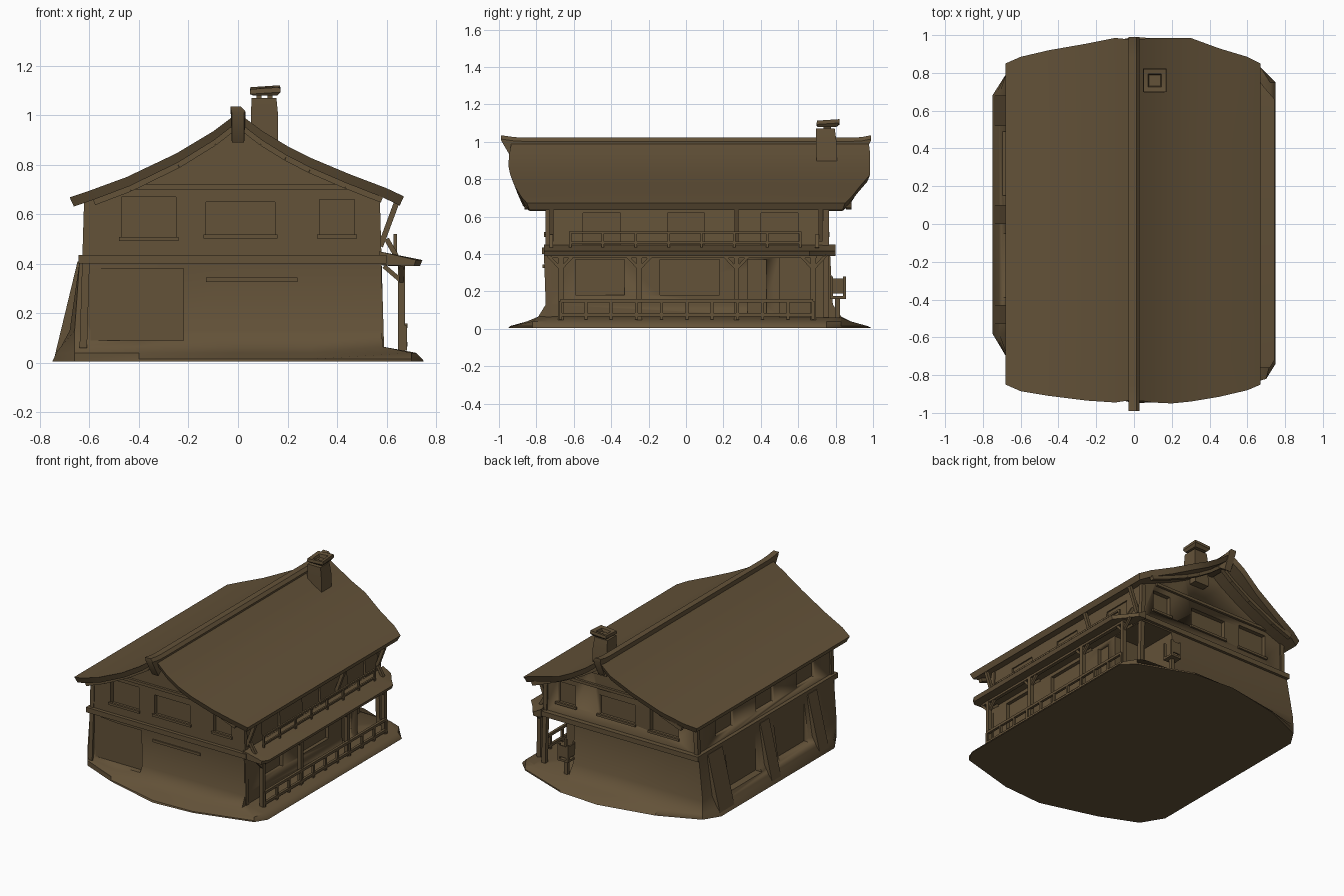
import bpy, bmesh, math
from mathutils import Vector

if "Cube" in bpy.data.objects:
    bpy.data.objects.remove(bpy.data.objects["Cube"])

wood = bpy.data.materials.new("dark_brown_wood")
wood.diffuse_color = (0.125, 0.084, 0.040, 1)
wood.use_nodes = True
wood.node_tree.nodes["Principled BSDF"].inputs["Base Color"].default_value = wood.diffuse_color


def finish(name, bm, angle=35):
    bmesh.ops.recalc_face_normals(bm, faces=bm.faces)
    me = bpy.data.meshes.new(name)
    bm.to_mesh(me)
    bm.free()
    me.materials.append(wood)
    ob = bpy.data.objects.new(name, me)
    bpy.context.collection.objects.link(ob)
    bpy.ops.object.select_all(action='DESELECT')
    ob.select_set(True)
    bpy.context.view_layer.objects.active = ob
    bpy.ops.object.shade_smooth_by_angle(angle=math.radians(angle))
    return ob


def loft(name, rings, angle=35):
    bm = bmesh.new()
    vs = [[bm.verts.new(p) for p in r] for r in rings]
    n = len(vs[0])
    for a, b in zip(vs, vs[1:]):
        for i in range(n):
            j = (i + 1) % n
            bm.faces.new((a[i], a[j], b[j], b[i]))
    bm.faces.new(vs[0])
    bm.faces.new(vs[-1])
    bmesh.ops.remove_doubles(bm, verts=bm.verts, dist=0.0005)
    return finish(name, bm, angle)


def boxes(name, specs):
    """Boxes given by low and high corners."""
    bm = bmesh.new()
    for lo, hi in specs:
        for w in bmesh.ops.create_cube(bm, size=1)["verts"]:
            w.co = Vector([l + (c + 0.5) * (h - l) for l, h, c in zip(lo, hi, w.co)])
    return finish(name, bm)


def beams(name, specs):
    """Square bars between two points: (start, end, width)."""
    bm = bmesh.new()
    for a, b, w in specs:
        a, b = Vector(a), Vector(b)
        q = (b - a).to_track_quat('Z', 'Y')
        for v in bmesh.ops.create_cube(bm, size=1)["verts"]:
            v.co = (a + b) / 2 + q @ Vector((v.co.x * w, v.co.y * w, v.co.z * (b - a).length))
    return finish(name, bm)


# Lower storey flaring out into the ground apron
ground = [(-.75, -.58), (-.66, -.73), (-.4, -.84), (0, -.95), (.3, -.93), (.7, -.82), (.75, -.74),
          (.75, .75), (.67, .83), (.3, .97), (0, .99), (-.4, .91), (-.68, .79), (-.75, .68)]


def ring(z, xl, xr, yf, yb):
    return [(min(max(x, xl), xr), min(max(y, yf), yb), z) for x, y in ground]


lower = loft("lower_storey", [
    ring(.005, -1, 1, -1, 1), ring(.015, -.745, .745, -.94, .97), ring(.04, -.735, .72, -.85, .88),
    ring(.065, -.715, .585, -.79, .83), ring(.13, -.68, .58, -.75, .785), ring(.41, -.64, .58, -.76, .77)])

# Roof section: x, top z, front y, back y
section = [(-.68, .668, -.85, .85), (-.6, .695, -.885, .885), (-.45, .75, -.91, .92), (-.25, .845, -.935, .955),
           (-.1, .935, -.945, .985), (0, 1.01, -.93, .975), (.1, .935, -.945, .985), (.2, .875, -.95, .985),
           (.3, .825, -.94, .985), (.45, .762, -.915, .93), (.6, .705, -.88, .885), (.67, .672, -.85, .85)]

# Upper storey with gables following the roof underside
profile = [(-.62, .40), (-.61, .67)] + [(x, z - .03) for x, z, _, _ in section[2:10]] + [(.56, .68), (.58, .40)]
upper = loft("upper_storey", [[(x, y, z) for x, z in profile] for y in (-.745, .755)], 20)

# Window, door and corner porch recesses
windows = [((x0, y0, z0), (x1, y1, z1))
           for y0, y1 in ((-.9, -.715), (.725, .9))
           for x0, x1, z0, z1 in ((-.47, -.25, .5, .67), (-.13, .15, .51, .65), (.33, .47, .51, .66))]
windows += [((-.8, y - .1, .48), (-.59, y + .1, .61)) for y in (-.45, 0, .45)]
windows += [((.555, y - .1, .45), (.7, y + .1, .62)) for y in (-.45, 0, .5)]
openings = [((.555, y - w, z), (.7, y + w, .37)) for y, w, z in ((-.46, .13, .18), (.02, .16, .18), (.38, .05, .08))]
openings += [((-.9, y - .17, .1), (-.645, y + .17, .38)) for y in (-.22, .32)]
openings += [((.33, .5, .06), (.8, .95, .39)), ((-.9, -.9, .09), (-.22, -.735, .38))]
for wall, name, specs in ((upper, "upper_cutter", windows), (lower, "lower_cutter", openings)):
    cutter = boxes(name, specs)
    cutter.hide_render = True
    cutter.hide_viewport = True
    mod = wall.modifiers.new("recesses", 'BOOLEAN')
    mod.object = cutter
    mod.solver = 'EXACT'

# Floor band and gable ledges
boxes("floor_band", [((-.645, -.77, .40), (.6, .79, .435))])
boxes("gable_ledge", [((-.5, y - .012, .7), (.45, y + .012, .72)) for y in (-.75, .76)])
beams("window_bars", [((x0, y, z), (x1, y, z), .016) for y in (-.75, .76)
                      for x0, x1, z in ((-.48, -.24, .5), (-.14, .16, .51), (.32, .48, .51))])
beams("front_door_rail", [((-.13, -.757, .335), (.24, -.757, .335), .018)])
beams("wall_posts", [((x, y, .06), (x * .97, y, .67), .03) for x, y in
                     ((-.625, -.735), (-.625, .75), (.575, -.735), (.575, .75))])

# Left side buttress wedges
for i, (y, w) in enumerate(((-.48, .05), (.05, .05), (.6, .08))):
    loft("buttress_%d" % (i + 1), [[(-.742, yy, .02), (-.63, yy, .02), (-.63, yy, .41), (-.648, yy, .41)]
                                   for yy in (y - w, y + w)])

# Roof shell with thick edges
bm = bmesh.new()
top, bot = [], []
for x, z, f, b in section:
    ys = [f, f * .5, 0, b * .5, b]
    top.append([bm.verts.new((x, y, z)) for y in ys])
    bot.append([bm.verts.new((x * .975, y * .985, z - .037)) for y in ys])
for i in range(len(section) - 1):
    for k in range(4):
        bm.faces.new((top[i][k], top[i + 1][k], top[i + 1][k + 1], top[i][k + 1]))
        bm.faces.new((bot[i][k], bot[i][k + 1], bot[i + 1][k + 1], bot[i + 1][k]))
    for k in (0, 4):
        bm.faces.new((top[i][k], top[i + 1][k], bot[i + 1][k], bot[i][k]))
for i in (0, -1):
    for k in range(4):
        bm.faces.new((top[i][k], top[i][k + 1], bot[i][k + 1], bot[i][k]))
finish("roof", bm)

# Ridge beam with pointed ends
loft("ridge_beam", [[(-.025, y, zb), (.025, y, zb), (.03, y, zt - .02), (.012, y, zt), (-.03, y, zt)]
                    for y, zb, zt in ((-.99, 1.01, 1.035), (-.92, .89, 1.025), (-.86, .94, 1.022),
                                      (.88, .94, 1.022), (.94, .9, 1.025), (.99, 1.01, 1.035))])

# Bargeboards under the gable edges
for label, y in (("front", -.85), ("back", .87)):
    beams(label + "_bargeboard", [((a[0] * .97, y, a[1] - .045), (b[0] * .97, y, b[1] - .045), .028)
                                  for a, b in zip(section[1:-1], section[2:-1])])


# Chimney with tilted open cap
def square(x, y, z, r, tilt=0):
    return [(x + sx * r, y + sy * r, z + sx * tilt + sy * tilt) for sx, sy in ((-1, -1), (1, -1), (1, 1), (-1, 1))]


loft("chimney", [square(.108, .755, .82, .055), square(.107, .75, 1.0, .055), square(.105, .745, 1.07, .05)])
loft("chimney_cap", [square(.11, .755, 1.08, .05), square(.11, .76, 1.093, .062, .004),
                     square(.11, .76, 1.113, .06, .004), square(.11, .76, 1.108, .035, .003),
                     square(.11, .76, 1.088, .03)])
boxes("chimney_pins", [((.075 + i * .045, .735, 1.05), (.095 + i * .045, .775, 1.09)) for i in (0, 1)])

# Balcony deck narrowing toward the back, and its railing
deck = [(.57, .45), (.66, .432), (.745, .415), (.735, .39), (.57, .395)]
loft("balcony_deck", [[(.57 + (x - .57) * s, y, z) for x, z in deck]
                      for y, s in ((-.76, .85), (-.72, 1), (.66, 1), (.72, .7), (.8, .35))], 20)
rail_ys = [-.62 + i * 1.23 / 7 for i in range(8)]
beams("balcony_rail", [((.635, -.62, z), (.635, .61, z), .012) for z in (.46, .515)]
      + [((.635, y, .43), (.635, y, .52), .013) for y in rail_ys])

# Porch posts, braces and rails
parts = []
for y in (-.67, -.25, .27, .68):
    parts.append(((.66, y, .03), (.66, y, .41), .028))
    parts += [((.66, y, .32), (.66, y + s * .07, .395), .016) for s in (-1, 1)]
    parts.append(((.66, y, .33), (.59, y, .39), .018))
beams("porch_posts", parts)
beams("porch_rail", [((.675, -.67, z), (.675, .68, z), .018) for z in (.075, .15)]
      + [((.675, -.67 + i * .135, .05), (.675, -.67 + i * .135, .15), .016) for i in range(11)])
beams("porch_beam", [((.66, -.72, .39), (.66, .7, .39), .025)])

# Upper brackets holding the eaves
beams("eave_brackets", [((.575, y, .47), (.64, y, .645), .022) for y in (-.72, .27, .72)]
      + [((.64, y, .43), (.60, y, .5), .02) for y in (-.72, .7)])

# Crate standing at the back corner porch
cx = .32
boxes("crate", [((cx, .77, .16), (cx + .08, .855, .175))]
      + [((cx + dx, .77 + dy, .16), (cx + .015 + dx, .785 + dy, .28)) for dx in (0, .065) for dy in (0, .07)]
      + [((cx, .845, .19), (cx + .08, .855, .27)), ((cx, .77, .19), (cx + .01, .855, .27))])
beams("crate_stand", [((cx + .04, .81, .04), (cx + .04, .81, .165), .025)])
